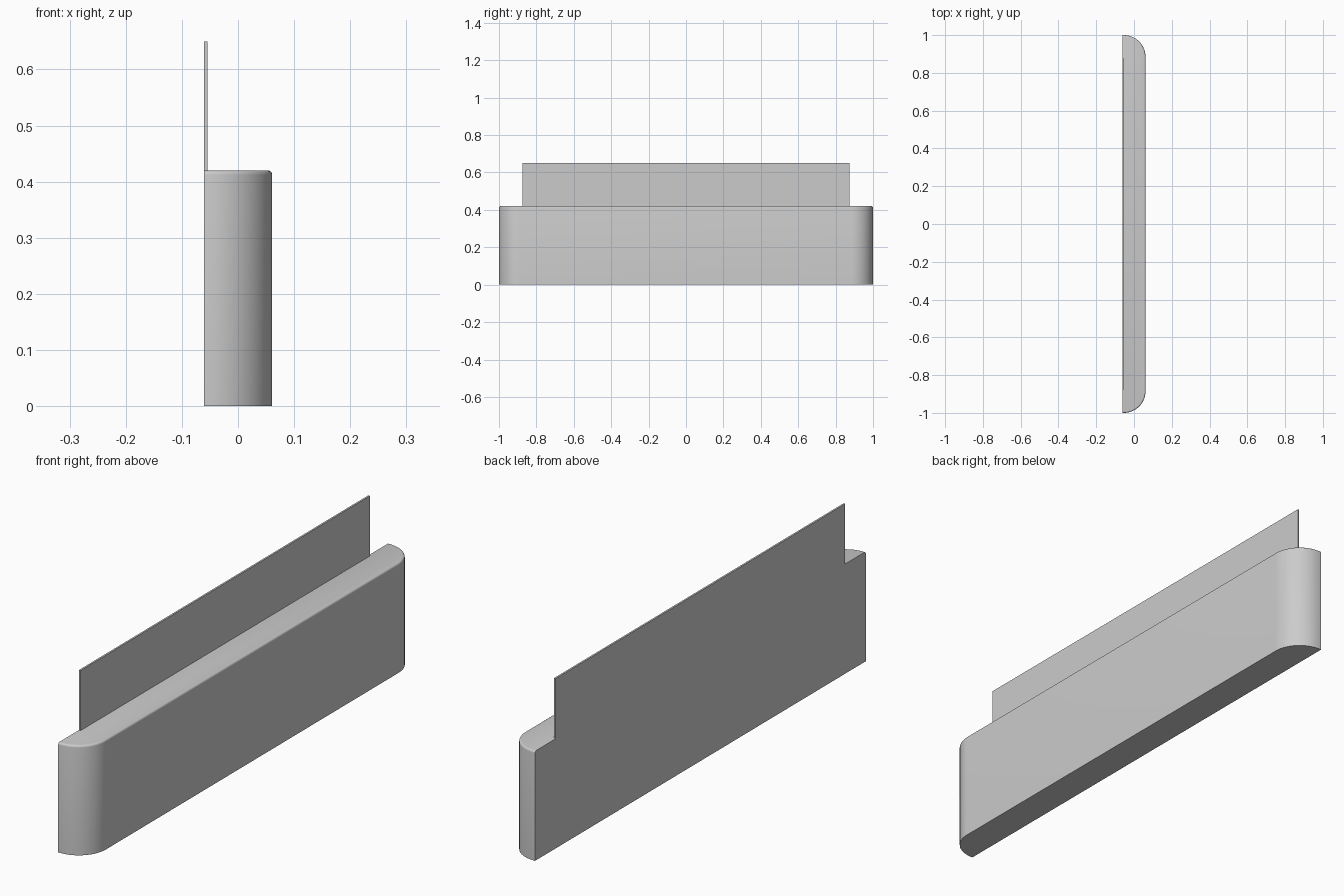
import bpy, bmesh, math

cube = bpy.data.objects.get("Cube")
if cube:
    bpy.data.objects.remove(cube)

BACK, FRONT, HALF = -0.061, 0.061, 1.0
BODY_TOP, PANEL_TOP = 0.42, 0.65
RADIUS, FILLET, STEPS = 0.115, 0.008, 16

grey = bpy.data.materials.new("plain grey")
grey.use_nodes = True
colour = (0.6, 0.6, 0.6, 1)
grey.diffuse_color = colour
grey.node_tree.nodes["Principled BSDF"].inputs["Base Color"].default_value = colour


def add_part(name, bm):
    bmesh.ops.recalc_face_normals(bm, faces=bm.faces)
    mesh = bpy.data.meshes.new(name)
    bm.to_mesh(mesh)
    bm.free()
    mesh.materials.append(grey)
    obj = bpy.data.objects.new(name, mesh)
    bpy.context.collection.objects.link(obj)
    return obj


def prism(outline, bottom, top):
    bm = bmesh.new()
    base = bm.faces.new([bm.verts.new((x, y, bottom)) for x, y in outline])
    ext = bmesh.ops.extrude_face_region(bm, geom=[base], use_keep_orig=True)
    for v in ext["geom"]:
        if isinstance(v, bmesh.types.BMVert):
            v.co.z = top
    return bm


# Body: flat back, two front corners rounded in plan
arc = [(FRONT - RADIUS + RADIUS * math.cos(a), HALF - RADIUS + RADIUS * math.sin(a))
       for a in (math.pi / 2 * i / STEPS for i in range(STEPS + 1))]
half = arc + [(BACK, HALF)]
bm = prism(half + [(x, -y) for x, y in reversed(half)], 0, BODY_TOP)

# Small fillet along the top rim, leaving the back edge sharp
rim = [e for e in bm.edges
       if all(v.co.z > BODY_TOP - 0.001 for v in e.verts)
       and any(v.co.x > BACK + 0.001 for v in e.verts)]
bmesh.ops.bevel(bm, geom=rim, offset=FILLET, segments=4, profile=0.5,
                affect='EDGES', clamp_overlap=True)
body = add_part("body", bm)
bpy.ops.object.select_all(action='DESELECT')
body.select_set(True)
bpy.context.view_layer.objects.active = body
bpy.ops.object.shade_smooth_by_angle(angle=math.radians(30))

# Thin upright panel, flush with the back of the body
W, T = 0.875, 0.007
add_part("back_panel", prism([(BACK, -W), (BACK + T, -W), (BACK + T, W), (BACK, W)],
                             BODY_TOP, PANEL_TOP))
